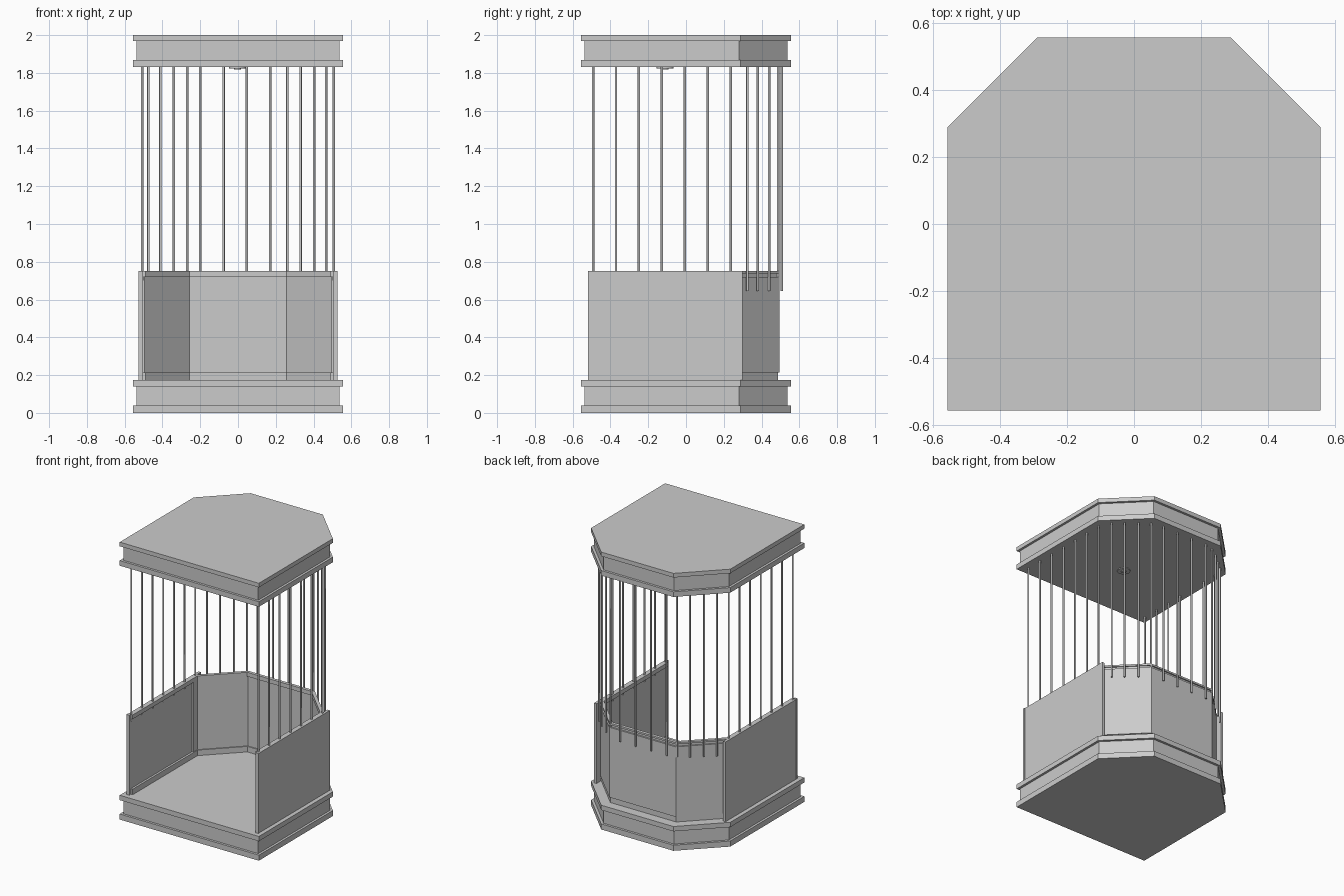
import bpy, bmesh, math

if "Cube" in bpy.data.objects:
    bpy.data.objects.remove(bpy.data.objects["Cube"])

def prism(name, pts, z0, z1):
    """Extrude a plan outline between two heights."""
    bm = bmesh.new()
    low = [bm.verts.new((x, y, z0)) for x, y in pts]
    high = [bm.verts.new((x, y, z1)) for x, y in pts]
    n = len(pts)
    bm.faces.new(low[::-1])
    bm.faces.new(high)
    for i in range(n):
        j = (i + 1) % n
        bm.faces.new((low[i], low[j], high[j], high[i]))
    bmesh.ops.recalc_face_normals(bm, faces=bm.faces)
    me = bpy.data.meshes.new(name)
    bm.to_mesh(me)
    bm.free()
    ob = bpy.data.objects.new(name, me)
    bpy.context.collection.objects.link(ob)
    return ob

def slab(e, c):
    """Square plan of half size e with the two back corners cut."""
    return [(-e, -e), (e, -e), (e, c), (c, e), (-c, e), (-e, c)]

def bay(front, xo, yo, so, xi, yi, si):
    """U-shaped wall plan: half width x, back y, corner sum s (x+y)."""
    def half(x, y, s):
        return [(x, front), (x, s - x), (s - y, y)]
    outer, inner = half(xo, yo, so), half(xi, yi, si)
    mir = lambda p: [(-x, y) for x, y in reversed(p)]
    return outer + mir(outer) + inner_path(inner, mir)

def inner_path(inner, mir):
    return [(-x, y) for x, y in inner] + inner[::-1]

def bar(name, x, y, z0, z1=1.835, r=0.0065):
    bpy.ops.mesh.primitive_cylinder_add(vertices=8, radius=r, depth=z1 - z0,
                                        location=(x, y, (z0 + z1) / 2))
    bpy.context.object.name = name
    bpy.ops.object.shade_smooth_by_angle(angle=math.radians(50))

# stepped plinth and matching roof
for part, z in (("base", (0, 0.04, 0.14, 0.175)), ("roof", (1.83, 1.867, 1.97, 2.0))):
    prism(part + "_lower_ledge", slab(0.555, 0.288), z[0], z[1])
    prism(part + "_middle_band", slab(0.538, 0.280), z[1], z[2])
    prism(part + "_upper_ledge", slab(0.555, 0.288), z[2], z[3])

# side walls with front edge trim
for s, side in ((-1, "left"), (1, "right")):
    def rect(x0, x1, y0, y1):
        return [(s * x0, y0), (s * x1, y0), (s * x1, y1), (s * x0, y1)]
    prism(side + "_wall", rect(0.505, 0.525, -0.505, 0.298), 0.175, 0.75)
    prism(side + "_front_trim", rect(0.503, 0.527, -0.52, -0.505), 0.175, 0.752)

# angled back wall, with recessed skirting and top rim
prism("back_wall", bay(0.2, 0.51, 0.495, 0.76, 0.495, 0.48, 0.738), 0.215, 0.72)
prism("skirting", bay(-0.5, 0.506, 0.487, 0.75, 0.49, 0.472, 0.728), 0.175, 0.215)
prism("rim_recess", bay(-0.5, 0.506, 0.483, 0.745, 0.49, 0.470, 0.726), 0.72, 0.737)
prism("rim_cap", bay(-0.5, 0.51, 0.493, 0.758, 0.49, 0.470, 0.726), 0.737, 0.75)

# side bars standing in the walls
for s, side in ((-1, "left"), (1, "right")):
    for i in range(7):
        bar(f"{side}_bar_{i}", s * 0.507, -0.492 + i * 0.1215, 0.70)
    # angled corner bars hanging outside the panels
    for i, (x, y) in enumerate(((0.47, 0.325), (0.407, 0.38), (0.335, 0.44), (0.265, 0.488))):
        bar(f"{side}_corner_bar_{i}", x * s + (-0.004), y, 0.645)

# back bars
for i in range(4):
    bar(f"back_bar_{i}", -0.2 + i * 0.1235, 0.507, 0.645)

# ceiling light with hub
for name, r, z0 in (("ceiling_light", 0.045, 1.824), ("ceiling_light_hub", 0.018, 1.819)):
    bar(name, -0.003, -0.11, z0, 1.832, r)
